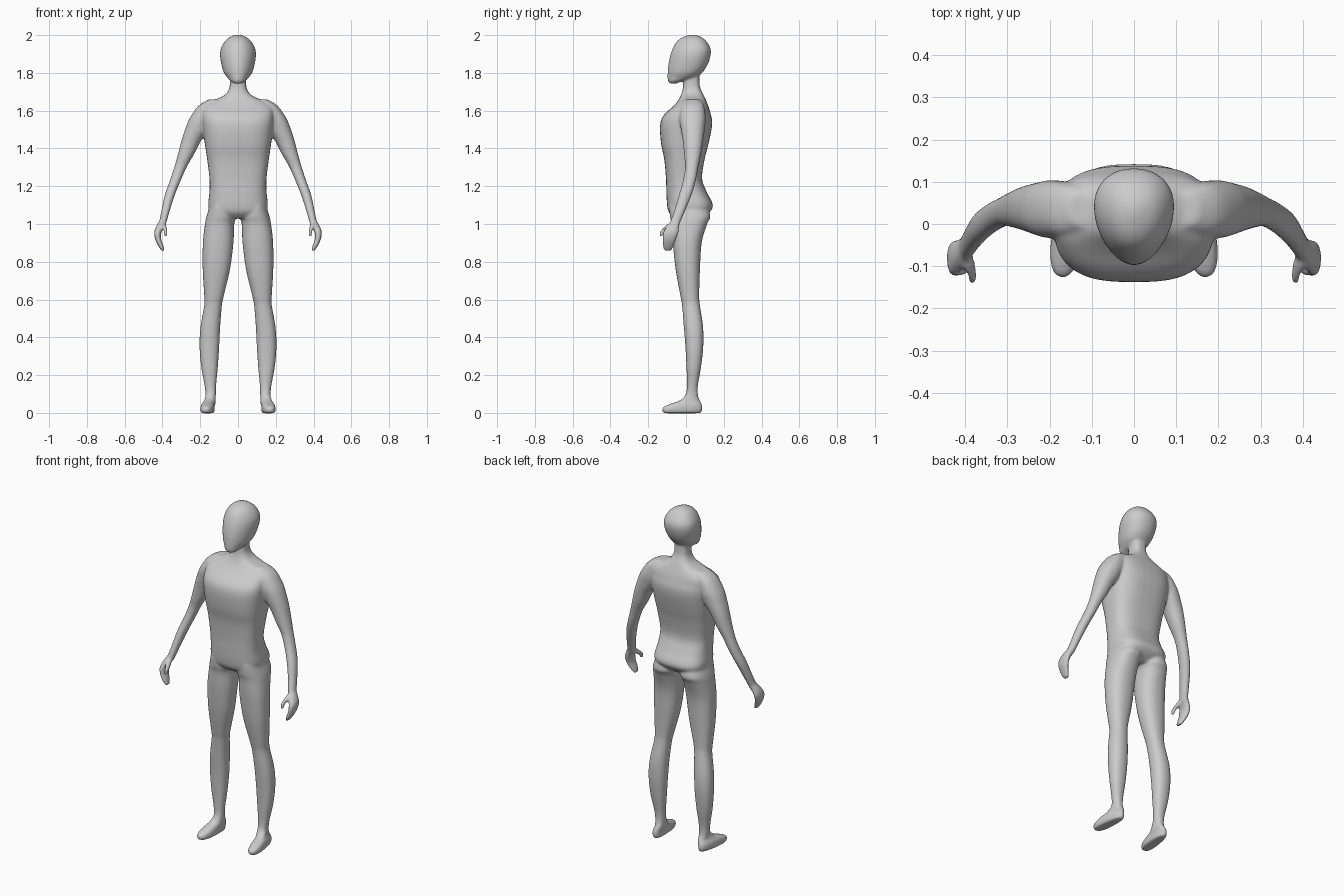
import bpy, bmesh, math

SEG, SUB = 40, 5
bm = bmesh.new()


def catmull(a, b, c, d, t):
    return 0.5 * (2*b + (c - a)*t + (2*a - 5*b + 4*c - d)*t*t + (3*b - a - 3*c + d)*t**3)


def loft(rings, n=2.2, egg=0.0, skew=0.0, side=1):
    """Smooth skin over horizontal rings (z, x_min, x_max, y_front, y_back)."""
    pts = [rings[0]] + list(rings) + [rings[-1]]
    fine = []
    for i in range(1, len(pts) - 2):
        for s in range(SUB):
            fine.append([catmull(*q, s / SUB) for q in zip(*pts[i-1:i+3])])
    fine.append(rings[-1])
    loops = []
    for z, x0, x1, y0, y1 in fine:
        loop = []
        for k in range(SEG):
            a = 2 * math.pi * k / SEG
            c, s = math.cos(a), math.sin(a)
            u = math.copysign(abs(c) ** (2 / n), c)
            v = math.copysign(abs(s) ** (2 / n), s)
            x = (x0 + x1) / 2 + (x1 - x0) / 2 * u * (1 + egg * v) - skew * v
            loop.append(bm.verts.new((side * x, (y0 + y1) / 2 + (y1 - y0) / 2 * v, z)))
        loops.append(loop)
    for p, q in zip(loops, loops[1:]):
        for k in range(SEG):
            j = (k + 1) % SEG
            bm.faces.new((p[k], p[j], q[j], q[k]))
    bm.faces.new(loops[0])
    bm.faces.new(loops[-1])


def sym(rows):
    """Rings centred on x = 0 from (z, half width, y_front, y_back)."""
    return [(z, -w, w, f, b) for z, w, f, b in rows]


def tube(rows):
    """Rings from (z, x, y, radius x, radius y)."""
    return [(z, x - rx, x + rx, y - ry, y + ry) for z, x, y, rx, ry in rows]


# torso and neck
loft(sym([(1.03, .09, -.06, .08), (1.06, .143, -.09, .122), (1.10, .158, -.10, .143),
          (1.17, .151, -.104, .11), (1.24, .151, -.106, .085), (1.34, .163, -.115, .098),
          (1.42, .175, -.131, .118), (1.50, .185, -.138, .135), (1.55, .19, -.132, .138),
          (1.585, .19, -.110, .130), (1.62, .185, -.072, .12), (1.65, .14, -.045, .108),
          (1.68, .075, -.028, .095), (1.71, .05, -.018, .08), (1.74, .043, -.015, .072),
          (1.80, .042, -.01, .07)]), n=2.8)

# head
loft(sym([(1.743, .02, -.088, -.05), (1.758, .042, -.096, -.015), (1.775, .056, -.098, .05),
          (1.80, .074, -.097, .085), (1.84, .086, -.094, .113), (1.89, .094, -.084, .130),
          (1.93, .09, -.070, .130), (1.965, .071, -.05, .110), (1.988, .046, -.02, .084),
          (2.002, .012, .02, .05)]), n=2.1, egg=.14)

for side in (-1, 1):
    # arm
    loft(tube([(1.66, .12, .035, .035, .04), (1.625, .16, .035, .05, .06),
               (1.56, .19, .035, .066, .069), (1.50, .217, .036, .064, .063),
               (1.44, .248, .037, .052, .054), (1.37, .275, .035, .043, .045),
               (1.30, .305, .03, .033, .035), (1.23, .332, .018, .029, .034),
               (1.157, .36, -.003, .027, .034), (1.08, .381, -.03, .023, .030),
               (1.01, .398, -.057, .020, .028), (.985, .408, -.068, .021, .030)]), side=side)
    # mitten hand
    loft(tube([(1.02, .398, -.055, .017, .024), (.985, .413, -.07, .022, .034),
               (.955, .425, -.08, .019, .041), (.92, .423, -.088, .016, .037),
               (.885, .409, -.094, .014, .030), (.858, .397, -.096, .009, .020)]), side=side)
    # thumb
    loft(tube([(1.0, .398, -.075, .016, .024), (.975, .387, -.105, .012, .022),
               (.955, .382, -.124, .010, .017), (.933, .385, -.134, .007, .010)]), side=side)
    # leg
    loft([(1.10, .03, .148, -.09, .11), (1.04, .012, .167, -.085, .13),
          (1.0, .02, .175, -.076, .112), (.90, .024, .186, -.07, .083),
          (.76, .042, .187, -.055, .074), (.62, .075, .179, -.030, .07),
          (.57, .085, .179, -.021, .074), (.46, .094, .198, -.012, .09),
          (.36, .099, .204, -.004, .092), (.25, .106, .196, .002, .081),
          (.15, .115, .178, .005, .064), (.10, .117, .172, -.002, .063),
          (.05, .118, .170, -.03, .075)], n=2.3, side=side)
    # foot
    loft([(.09, .124, .168, .0, .06), (.065, .122, .176, -.035, .075),
          (.045, .124, .190, -.09, .084), (.030, .125, .194, -.122, .087),
          (.012, .125, .194, -.127, .086), (-.002, .130, .188, -.118, .078)],
         n=2.5, egg=-.12, skew=.010, side=side)

bmesh.ops.recalc_face_normals(bm, faces=bm.faces)
mesh = bpy.data.meshes.new("body")
bm.to_mesh(mesh)
bm.free()
body = bpy.data.objects.new("body", mesh)
bpy.context.collection.objects.link(body)

# one plain grey skin
grey = bpy.data.materials.new("plain grey")
grey.diffuse_color = (.6, .6, .6, 1)
mesh.materials.append(grey)

# fuse the parts and soften the joints
fuse = body.modifiers.new("fuse", 'REMESH')
fuse.mode = 'VOXEL'
fuse.voxel_size = .006
fuse.use_smooth_shade = True
soften = body.modifiers.new("soften", 'SMOOTH')
soften.factor = .5
soften.iterations = 14
